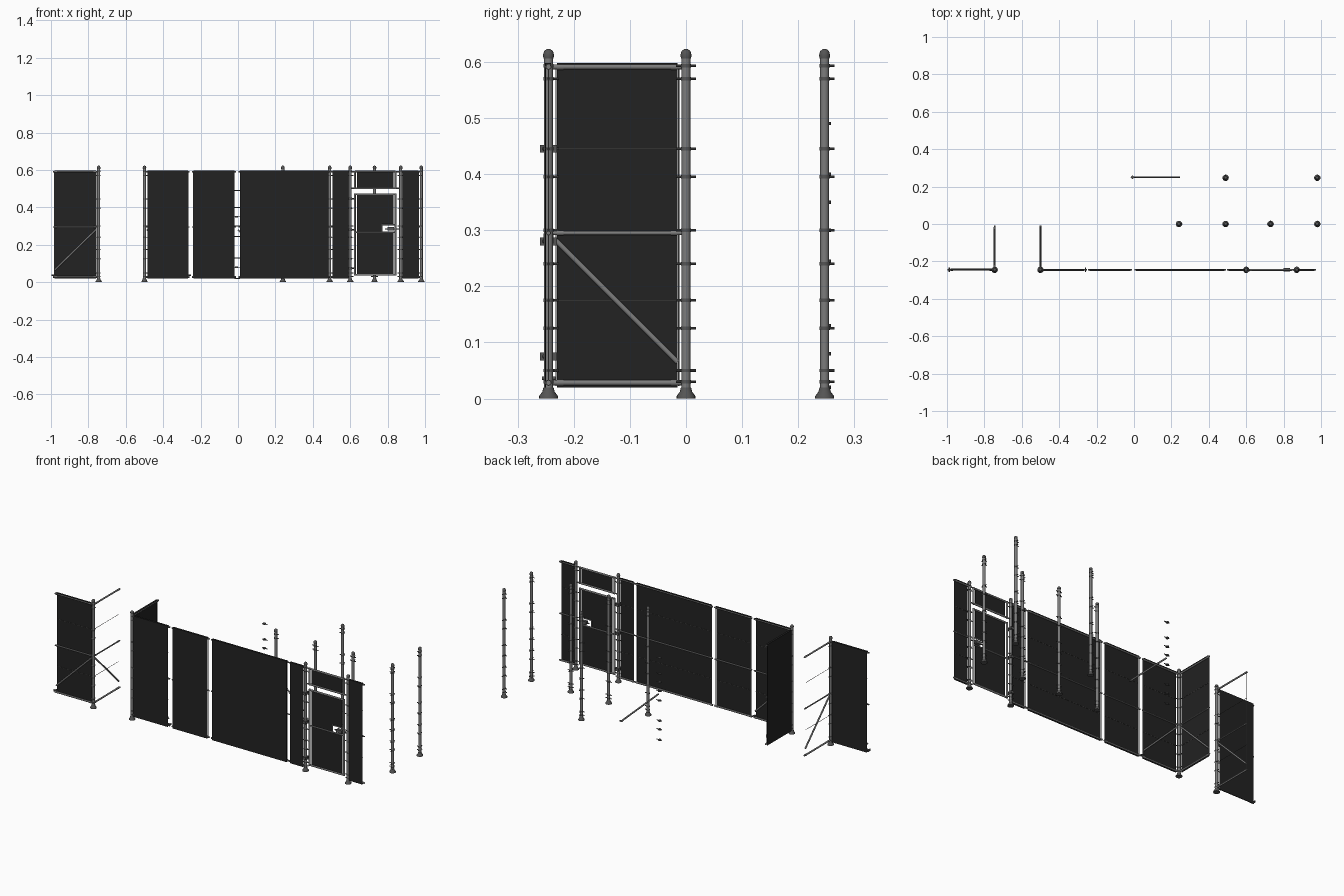
import bpy, bmesh, math
from mathutils import Vector, Matrix

cube = bpy.data.objects.get("Cube")
if cube:
    bpy.data.objects.remove(cube)


def material(name, rgb):
    m = bpy.data.materials.new(name)
    m.use_nodes = True
    m.diffuse_color = (*rgb, 1)
    m.node_tree.nodes["Principled BSDF"].inputs["Base Color"].default_value = (*rgb, 1)
    return m


STEEL = material("grey steel", (0.2, 0.2, 0.2))
DARK = material("dark steel", (0.09, 0.09, 0.09))
BLACK = material("black sheet", (0.016, 0.016, 0.016))
SEAM = material("seam grey", (0.06, 0.058, 0.055))
made = []


def finish(name, bm, mat):
    mesh = bpy.data.meshes.new(name)
    bmesh.ops.recalc_face_normals(bm, faces=bm.faces)
    bm.to_mesh(mesh)
    bm.free()
    mesh.materials.append(mat)
    ob = bpy.data.objects.new(name, mesh)
    bpy.context.collection.objects.link(ob)
    made.append(ob)


def tube(bm, a, b, r, sides=12):
    a, b = Vector(a), Vector(b)
    d = b - a
    mtx = Matrix.Translation((a + b) / 2) @ d.to_track_quat("Z", "Y").to_matrix().to_4x4()
    bmesh.ops.create_cone(bm, cap_ends=True, segments=sides, radius1=r, radius2=r,
                          depth=d.length, matrix=mtx)


def box(bm, lo, hi):
    lo, hi = Vector(lo), Vector(hi)
    mtx = Matrix.Translation((lo + hi) / 2) @ Matrix.Diagonal((*(hi - lo), 1))
    bmesh.ops.create_cube(bm, size=1, matrix=mtx)


def lathe(bm, x, y, profile, sides=16):
    rings = []
    for r, z in profile:
        rings.append([bm.verts.new((x + r * math.cos(i * math.tau / sides),
                                    y + r * math.sin(i * math.tau / sides), z))
                      for i in range(sides)])
    for low, high in zip(rings, rings[1:]):
        for i in range(sides):
            j = (i + 1) % sides
            bm.faces.new((low[i], low[j], high[j], high[i]))
    bm.faces.new(rings[0])
    bm.faces.new(rings[-1])


CLAMPS = (0.03, 0.05, 0.125, 0.175, 0.24, 0.3, 0.395, 0.445, 0.57, 0.593)


def post(name, x, y, dirs):
    # pole
    bm = bmesh.new()
    tube(bm, (x, y, 0.015), (x, y, 0.61), 0.008, 16)
    finish(name + "_pole", bm, STEEL)
    # flared foot, domed cap, clamps and their pins
    bm = bmesh.new()
    lathe(bm, x, y, [(0.017, 0), (0.017, 0.004), (0.011, 0.012), (0.009, 0.02)])
    lathe(bm, x, y, [(0.009, 0.606), (0.0098, 0.612), (0.008, 0.619), (0.003, 0.623)])
    for z in CLAMPS:
        lathe(bm, x, y, [(0.0092, z - 0.003), (0.0092, z + 0.003)])
        for dx, dy in dirs:
            tube(bm, (x, y, z), (x + dx * 0.018, y + dy * 0.018, z), 0.0024, 8)
    finish(name + "_fittings", bm, DARK)


def panel(name, start, end, side, sheet=True, brace=False, foot=False):
    """Sheet on the given side (+1 left of travel) with rails on the centre line."""
    a, b = Vector((*start, 0)), Vector((*end, 0))
    along = (b - a).normalized()
    out = Vector((-along.y, along.x, 0)) * side

    def at(s, z, off=0.0):
        p = a + along * s + out * off
        return Vector((p.x, p.y, z))

    def slab(bm, s0, s1, z0, z1, o0, o1):
        p, q = at(s0, z0, o0), at(s1, z1, o1)
        box(bm, [min(u) for u in zip(p, q)], [max(u) for u in zip(p, q)])

    length = (b - a).length
    # rails with ferrules at both ends
    bm = bmesh.new()
    for z, r in ((0.591, 0.0045), (0.295, 0.0037), (0.028, 0.0047)):
        tube(bm, at(-0.008, z), at(length + 0.008, z), r)
        for s in (0, length - 0.012):
            tube(bm, at(s, z), at(s + 0.012, z), r + 0.0008)
    if brace:
        tube(bm, at(-0.002, 0.282), at(length, 0.065), 0.0045)
    for s in (-0.002, length + 0.002):
        tube(bm, at(s, 0.022), at(s, 0.595), 0.001, 6)
    finish(name + "_rails", bm, STEEL)
    # seam strips on the rail side
    bm = bmesh.new()
    for z in (0.175, 0.445):
        slab(bm, 0, length, z - 0.0007, z + 0.0007, 0.0035, 0.005)
    finish(name + "_seams", bm, SEAM)
    # sheet with folded top hem
    if sheet:
        bm = bmesh.new()
        slab(bm, 0, length, 0.02, 0.598, 0.0045, 0.0065)
        slab(bm, 0, length, 0.5957, 0.598, -0.0045, 0.0065)
        finish(name + "_sheet", bm, BLACK)
    # outer foot bracket
    if foot:
        bm = bmesh.new()
        tube(bm, at(length - 0.008, 0.036), at(length + 0.016, 0.036), 0.004)
        tube(bm, at(length + 0.008, 0.036, -0.012), at(length + 0.008, 0.036, 0.012), 0.003)
        finish(name + "_foot", bm, DARK)


Y = -0.245
X_DIRS, Y_DIRS = ((1, 0), (-1, 0)), ((0, 1), (0, -1))
# corner posts, gate posts and free posts
post("left_corner_post", -0.745, Y, ((-1, 0), (0, 1)))
post("right_corner_post", -0.5, Y, ((1, 0), (0, 1)))
post("hinge_post", 0.6, Y, X_DIRS)
post("latch_post", 0.87, Y, X_DIRS)
post("end_post", 0.24, 0, ((1, 0),))
post("straight_post", 0.49, 0, X_DIRS)
post("tee_post", 0.73, 0, X_DIRS + ((0, 1),))
post("cross_post", 0.98, 0, ((-1, 0),) + Y_DIRS)
post("back_corner_post", 0.49, 0.247, ((0, 1), (-1, 0)))
post("back_end_post", 0.98, 0.247, ((0, 1), (-1, 0)))

# wall panels
panel("outer_left_panel", (-0.76, Y), (-0.98, Y), -1, brace=True, foot=True)
panel("open_side_frame", (-0.745, -0.23), (-0.745, -0.015), 1, sheet=False, brace=True)
panel("side_panel", (-0.5, -0.23), (-0.5, -0.015), 1, brace=True)
panel("braced_front_panel", (-0.485, Y), (-0.268, Y), -1, brace=True, foot=True)
panel("plain_front_panel", (-0.238, Y), (-0.018, Y), -1)
panel("wide_front_panel", (0.01, Y), (0.485, Y), -1)
panel("narrow_hinge_panel", (0.505, Y), (0.59, Y), -1)
panel("narrow_latch_panel", (0.88, Y), (0.965, Y), -1)

# gate frame, transom and lock surround
LEFT, RIGHT = 0.625, 0.843
bm = bmesh.new()
for z0, z1 in ((0.04, 0.47), (0.502, 0.591)):
    for x in (LEFT, RIGHT):
        tube(bm, (x, Y, z0 - 0.004), (x, Y, z1 + 0.004), 0.0055)
    for z in (z0, z1):
        tube(bm, (LEFT, Y, z), (RIGHT, Y, z), 0.005)
tube(bm, (LEFT, Y, 0.266), (RIGHT, Y, 0.266), 0.004)
for z in (0.502, 0.591):
    tube(bm, (0.6, Y, z), (0.87, Y, z), 0.0035)
tube(bm, (0.77, Y, 0.266), (0.77, Y, 0.307), 0.003)
tube(bm, (0.77, Y, 0.307), (RIGHT, Y, 0.307), 0.003)
finish("gate_frame", bm, STEEL)

# gate sheets, leaving an opening around the lock
bm = bmesh.new()
for x0, x1, z0, z1 in ((0.637, 0.832, 0.042, 0.262), (0.637, 0.77, 0.27, 0.468),
                       (0.77, 0.832, 0.307, 0.468), (0.637, 0.832, 0.507, 0.588)):
    box(bm, (x0, Y - 0.001, z0), (x1, Y + 0.001, z1))
finish("gate_sheets", bm, BLACK)

# lock, latch bolt and hinges
bm = bmesh.new()
box(bm, (0.8, Y - 0.009, 0.276), (0.835, Y + 0.009, 0.294))
tube(bm, (0.785, Y, 0.285), (0.862, Y, 0.285), 0.003)
for z in (0.075, 0.28, 0.445):
    box(bm, (0.59, Y - 0.015, z - 0.007), (0.61, Y + 0.015, z + 0.007))
    tube(bm, (0.6, Y - 0.011, z), (LEFT, Y, z), 0.004)
finish("lock_and_hinges", bm, DARK)

# loose brace and stack of loose clamps
bm = bmesh.new()
tube(bm, (0.0, 0.25, 0.28), (0.235, 0.25, 0.062), 0.0045)
finish("loose_brace", bm, STEEL)
bm = bmesh.new()
for z in (0.02, 0.08, 0.13, 0.245, 0.3, 0.35, 0.4, 0.49):
    lathe(bm, -0.008, 0.25, [(0.0085, z - 0.003), (0.0085, z + 0.003)], 10)
    tube(bm, (-0.02, 0.25, z), (0.012, 0.25, z), 0.0024, 8)
tube(bm, (0.228, 0.25, 0.062), (0.245, 0.25, 0.062), 0.004)
finish("loose_clamps", bm, DARK)

# smooth round parts, keep edges sharp
bpy.ops.object.select_all(action="DESELECT")
for ob in made:
    ob.select_set(True)
bpy.context.view_layer.objects.active = made[0]
bpy.ops.object.shade_smooth_by_angle(angle=math.radians(40))
